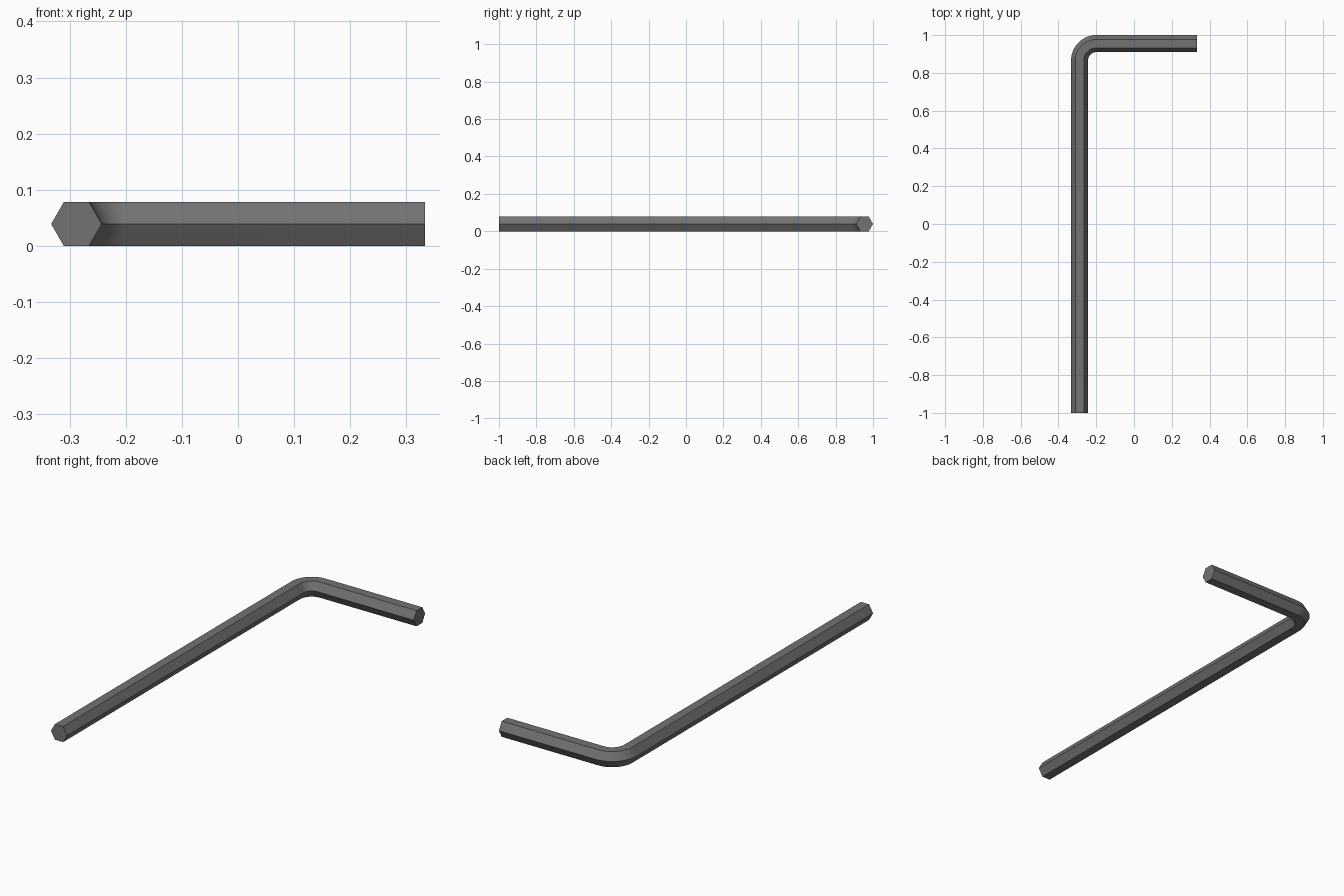
import bpy, bmesh, math
from mathutils import Vector

cube = bpy.data.objects.get("Cube")
if cube:
    bpy.data.objects.remove(cube, do_unlink=True)

R = 0.045                          # hexagon corner radius
HALF = R * math.sqrt(3) / 2        # half the distance across flats
X_END, Y_END = 0.333, 1.0
BEND = 0.0885                      # centreline bend radius
STEPS = 16

steel = bpy.data.materials.new("dark_steel")
steel.use_nodes = True
color = (0.17, 0.17, 0.17, 1)
steel.diffuse_color = color
steel.node_tree.nodes["Principled BSDF"].inputs["Base Color"].default_value = color

# Centreline: long arm, rounded corner, short arm, each with its sideways direction
x0, y0 = R - X_END, Y_END - R
cx, cy = x0 + BEND, y0 - BEND
path = [(Vector((x0, -Y_END, HALF)), Vector((-1, 0, 0)))]
for i in range(STEPS + 1):
    a = math.pi - math.pi / 2 * i / STEPS
    out = Vector((math.cos(a), math.sin(a), 0))
    path.append((Vector((cx, cy, HALF)) + out * BEND, out))
path.append((Vector((X_END, y0, HALF)), Vector((0, 1, 0))))

# Sweep a hexagon with its corners pointing sideways
bm = bmesh.new()
rings = []
for p, out in path:
    ring = []
    for k in range(6):
        t = math.pi / 3 * k
        ring.append(bm.verts.new(p + out * R * math.cos(t) + Vector((0, 0, R * math.sin(t)))))
    rings.append(ring)
for a, b in zip(rings, rings[1:]):
    for k in range(6):
        n = (k + 1) % 6
        bm.faces.new((a[k], a[n], b[n], b[k]))
bm.faces.new(rings[0])
bm.faces.new(rings[-1])
bmesh.ops.recalc_face_normals(bm, faces=bm.faces)

mesh = bpy.data.meshes.new("hex_key")
bm.to_mesh(mesh)
bm.free()
mesh.materials.append(steel)
key = bpy.data.objects.new("hex_key", mesh)
bpy.context.collection.objects.link(key)

# Smooth round the corner, crisp along the hexagon edges
bpy.ops.object.select_all(action='DESELECT')
key.select_set(True)
bpy.context.view_layer.objects.active = key
bpy.ops.object.shade_smooth_by_angle(angle=math.radians(30))
